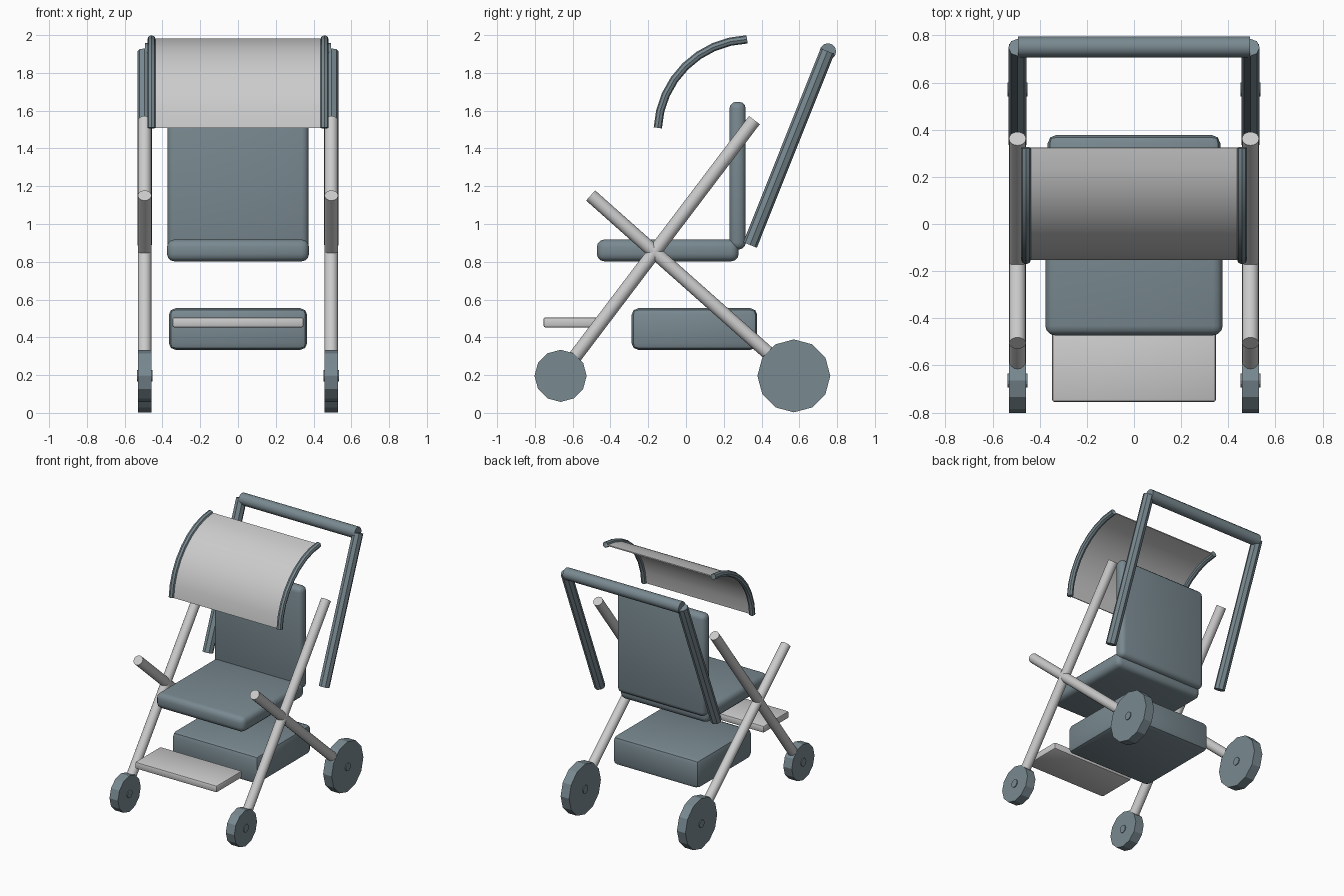
import bpy
import math
from mathutils import Vector

if "Cube" in bpy.data.objects:
    bpy.data.objects.remove(bpy.data.objects["Cube"])


def material(name, color):
    m = bpy.data.materials.new(name)
    m.diffuse_color = (*color, 1)
    m.use_nodes = True
    m.node_tree.nodes["Principled BSDF"].inputs["Base Color"].default_value = m.diffuse_color
    return m


SLATE = material("slate", (0.19, 0.25, 0.28))
PALE = material("pale_grey", (0.55, 0.57, 0.55))


def finish(name, mat, smooth=None):
    ob = bpy.context.object
    ob.name = name
    ob.data.materials.append(mat)
    if smooth:
        bpy.ops.object.shade_smooth_by_angle(angle=math.radians(smooth))
    return ob


def rod(name, a, b, r, sides, mat, smooth=None):
    a, b = Vector(a), Vector(b)
    d = b - a
    bpy.ops.mesh.primitive_cylinder_add(
        vertices=sides, radius=r, depth=d.length, location=(a + b) / 2,
        rotation=d.to_track_quat('Z', 'Y').to_euler())
    return finish(name, mat, smooth)


def cushion(name, lo, hi, bevel, segments, mat):
    lo, hi = Vector(lo), Vector(hi)
    bpy.ops.mesh.primitive_cube_add(size=1, location=(lo + hi) / 2)
    ob = bpy.context.object
    ob.scale = hi - lo
    bpy.ops.object.transform_apply(location=False, rotation=False, scale=True)
    mod = ob.modifiers.new("bevel", 'BEVEL')
    mod.width, mod.segments = bevel, segments
    bpy.ops.object.modifier_apply(modifier="bevel")
    return finish(name, mat, 35)


# Seat, backrest, basket and footrest
cushion("seat", (-.376, -.472, .802), (.376, .279, .918), .04, 3, SLATE)
cushion("backrest", (-.374, .23, .865), (.374, .316, 1.647), .036, 3, SLATE)
cushion("basket", (-.366, -.288, .334), (.366, .377, .554), .035, 2, SLATE)
cushion("footrest", (-.348, -.755, .452), (.348, -.445, .506), .012, 2, PALE)

# Canopy arc shared by the hoops and the cloth
CY, CZ, R, STEPS = .345, 1.483, .495, 8
A0, A1 = math.radians(177), math.radians(92.5)
arc = [(CY + R * math.cos(a), CZ + R * math.sin(a))
       for a in (A0 + (A1 - A0) * i / STEPS for i in range(STEPS + 1))]

for side, s in (("left", -1), ("right", 1)):
    x = .494 * s
    # Crossed frame tubes
    rod(f"long_tube_{side}", (x, -.664, .196), (x, .362, 1.55), .036, 16, PALE, 35)
    rod(f"short_tube_{side}", (x, .571, .196), (x, -.505, 1.151), .036, 16, PALE, 35)
    # Handle uprights
    rod(f"handle_upright_{side}", (x, .339, .889), (x, .749, 1.915), .039, 8, SLATE)
    # Wheels with hubs
    for end, y, r in (("front", -.664, .138), ("rear", .571, .193)):
        rod(f"{end}_wheel_{side}", (x - .036, y, .196), (x + .036, y, .196), r, 12, SLATE)
        rod(f"{end}_hub_{side}", (x - .042, y, .196), (x + .042, y, .196), .03, 12, SLATE)
    # Canopy hoops
    cu = bpy.data.curves.new(f"canopy_hoop_{side}", 'CURVE')
    cu.dimensions = '3D'
    cu.bevel_depth, cu.bevel_resolution, cu.use_fill_caps = .022, 2, True
    sp = cu.splines.new('POLY')
    sp.points.add(STEPS)
    for p, (py, pz) in zip(sp.points, arc):
        p.co = (.458 * s, py, pz, 1)
    ob = bpy.data.objects.new(cu.name, cu)
    bpy.context.collection.objects.link(ob)
    bpy.ops.object.select_all(action='DESELECT')
    ob.select_set(True)
    bpy.context.view_layer.objects.active = ob
    bpy.ops.object.convert(target='MESH')
    finish(f"canopy_hoop_{side}", SLATE, 30)

# Handle crossbar
rod("handle_bar", (-.492, .751, 1.913), (.492, .751, 1.913), .044, 12, SLATE, 35)

# Canopy cloth
me = bpy.data.meshes.new("canopy")
me.from_pydata([(x, y, z) for y, z in arc for x in (-.458, .458)], [],
               [(2 * i, 2 * i + 1, 2 * i + 3, 2 * i + 2) for i in range(STEPS)])
canopy = bpy.data.objects.new("canopy", me)
bpy.context.collection.objects.link(canopy)
bpy.ops.object.select_all(action='DESELECT')
canopy.select_set(True)
bpy.context.view_layer.objects.active = canopy
mod = canopy.modifiers.new("thickness", 'SOLIDIFY')
mod.thickness, mod.offset = .008, 0
bpy.ops.object.modifier_apply(modifier="thickness")
finish("canopy", PALE, 35)
